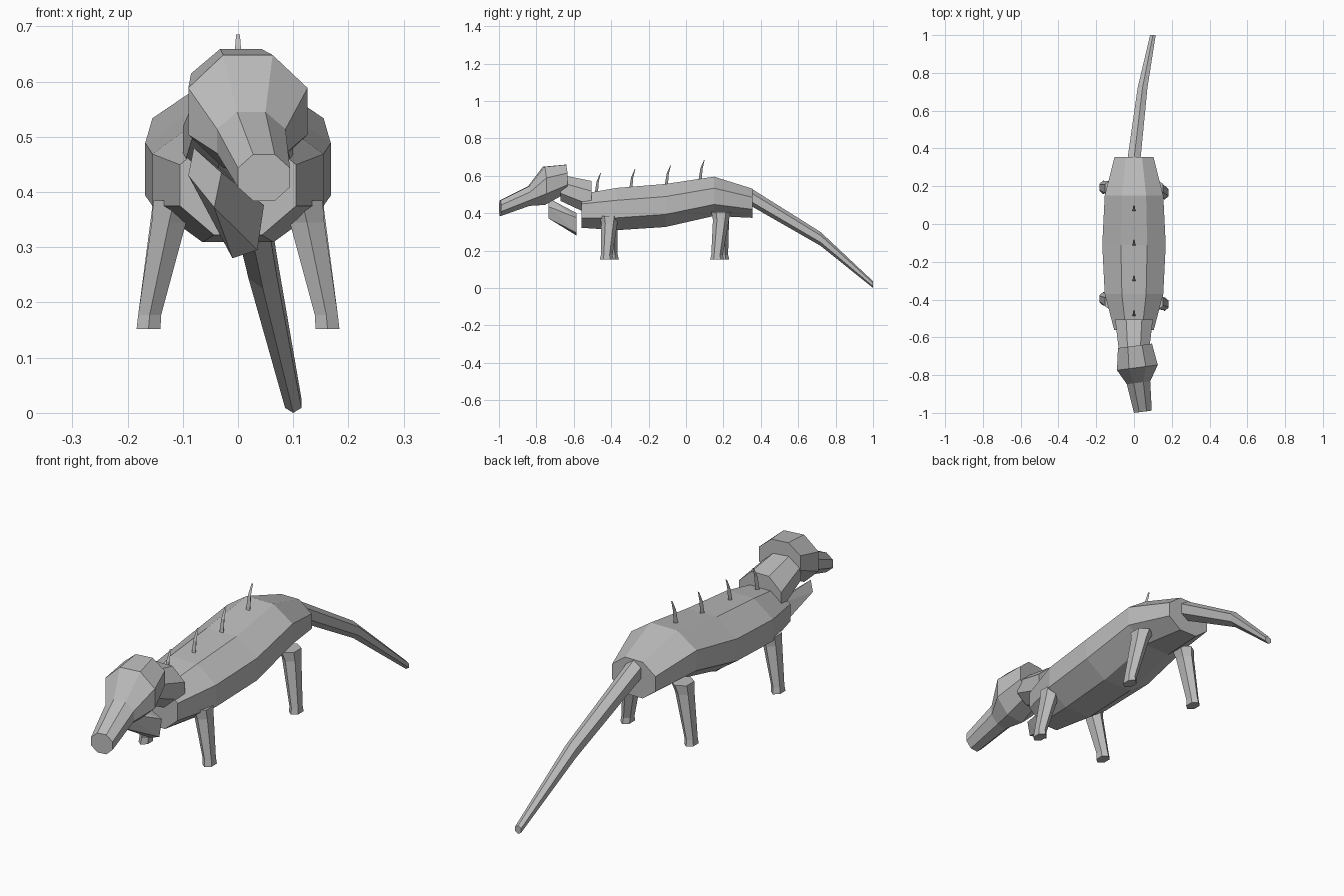
import bpy, bmesh
from math import cos, sin, pi
from mathutils import Vector

cube = bpy.data.objects.get("Cube")
if cube:
    bpy.data.objects.remove(cube)

grey = bpy.data.materials.new("plain_grey")
grey.use_nodes = True
grey.diffuse_color = (0.5, 0.5, 0.5, 1)
grey.node_tree.nodes["Principled BSDF"].inputs["Base Color"].default_value = (0.5, 0.5, 0.5, 1)


def finish(name, bm):
    bmesh.ops.recalc_face_normals(bm, faces=bm.faces)
    mesh = bpy.data.meshes.new(name)
    bm.to_mesh(mesh)
    bm.free()
    mesh.materials.append(grey)
    obj = bpy.data.objects.new(name, mesh)
    bpy.context.collection.objects.link(obj)
    return obj


def loft(name, rings, sides, flat=True, across="XZ", skew=0.0):
    """Skin rings of (x, y, z, half width, half depth); flat puts a flat side on top."""
    bm = bmesh.new()
    start = pi / 2 + (pi / sides if flat else 0)
    grow = 1 / cos(pi / sides) if flat else 1
    loops = []
    for x, y, z, w, d in rings:
        loop = []
        for i in range(sides):
            a = start + 2 * pi * i / sides
            u, v = w * grow * cos(a), d * grow * sin(a)
            offset = (u, u * skew, v) if across == "XZ" else (u, v, 0)
            loop.append(bm.verts.new(Vector((x, y, z)) + Vector(offset)))
        loops.append(loop)
    for a, b in zip(loops, loops[1:]):
        for i in range(sides):
            j = (i + 1) % sides
            bm.faces.new((a[i], a[j], b[j], b[i]))
    bm.faces.new(loops[0])
    bm.faces.new(loops[-1])
    return finish(name, bm)


# Torso, neck and head
loft("body", [
    (0, -0.56, 0.412, 0.105, 0.09),
    (0, -0.37, 0.422, 0.155, 0.113),
    (0, -0.11, 0.441, 0.168, 0.115),
    (0, 0.15, 0.49, 0.155, 0.105),
    (0, 0.355, 0.453, 0.103, 0.078)], 8)
loft("neck", [
    (0, -0.505, 0.48, 0.10, 0.092),
    (0, -0.67, 0.535, 0.08, 0.07)], 8)
loft("head", [
    (0.005, -0.645, 0.583, 0.09, 0.076),
    (0.018, -0.76, 0.546, 0.108, 0.102),
    (0.024, -0.84, 0.492, 0.062, 0.053),
    (0.047, -0.994, 0.426, 0.047, 0.042)], 8, skew=0.13)

# Drooping throat flap
bm = bmesh.new()
front = [(-0.08, 0.48), (-0.09, 0.43), (-0.043, 0.372), (-0.03, 0.435)]
back = [(0.0, 0.40), (-0.01, 0.28), (0.035, 0.295), (0.047, 0.376)]
for y, section in ((-0.735, front), (-0.585, back)):
    for x, z in section:
        bm.verts.new((x, y, z))
bmesh.ops.convex_hull(bm, input=bm.verts)
bmesh.ops.dissolve_limit(bm, angle_limit=0.02, verts=bm.verts, edges=bm.edges)
finish("throat_flap", bm)

# Tail swept down and to the side
loft("tail", [
    (0, 0.345, 0.487, 0.04, 0.047),
    (0.045, 0.72, 0.262, 0.03, 0.037),
    (0.1, 1.0, 0.018, 0.017, 0.018)], 6, flat=False)

# Splayed legs with small feet
for side, s in (("right", -1), ("left", 1)):
    for end, top_y, foot_y, top_z in (("front", -0.41, -0.41, 0.385), ("back", 0.187, 0.18, 0.405)):
        fy = foot_y - s * 0.014
        loft(f"{end}_{side}_leg", [
            (s * 0.115, top_y, top_z, 0.044, 0.052),
            (s * 0.125, top_y, top_z - 0.04, 0.036, 0.043),
            (s * 0.16, fy, 0.177, 0.024, 0.031),
            (s * 0.162, fy, 0.152, 0.025, 0.037)], 6, flat=False, across="XY")

# Back spines leaning to the rear
for i, (y, z) in enumerate(((-0.482, 0.51), (-0.298, 0.53), (-0.108, 0.55), (0.073, 0.58))):
    loft(f"spine_{i + 1}", [
        (0, y, z, 0.011, 0.011),
        (0, y + 0.008, z + 0.06, 0.008, 0.008),
        (0, y + 0.025, z + 0.105, 0.004, 0.002)], 3, flat=False, across="XY")
